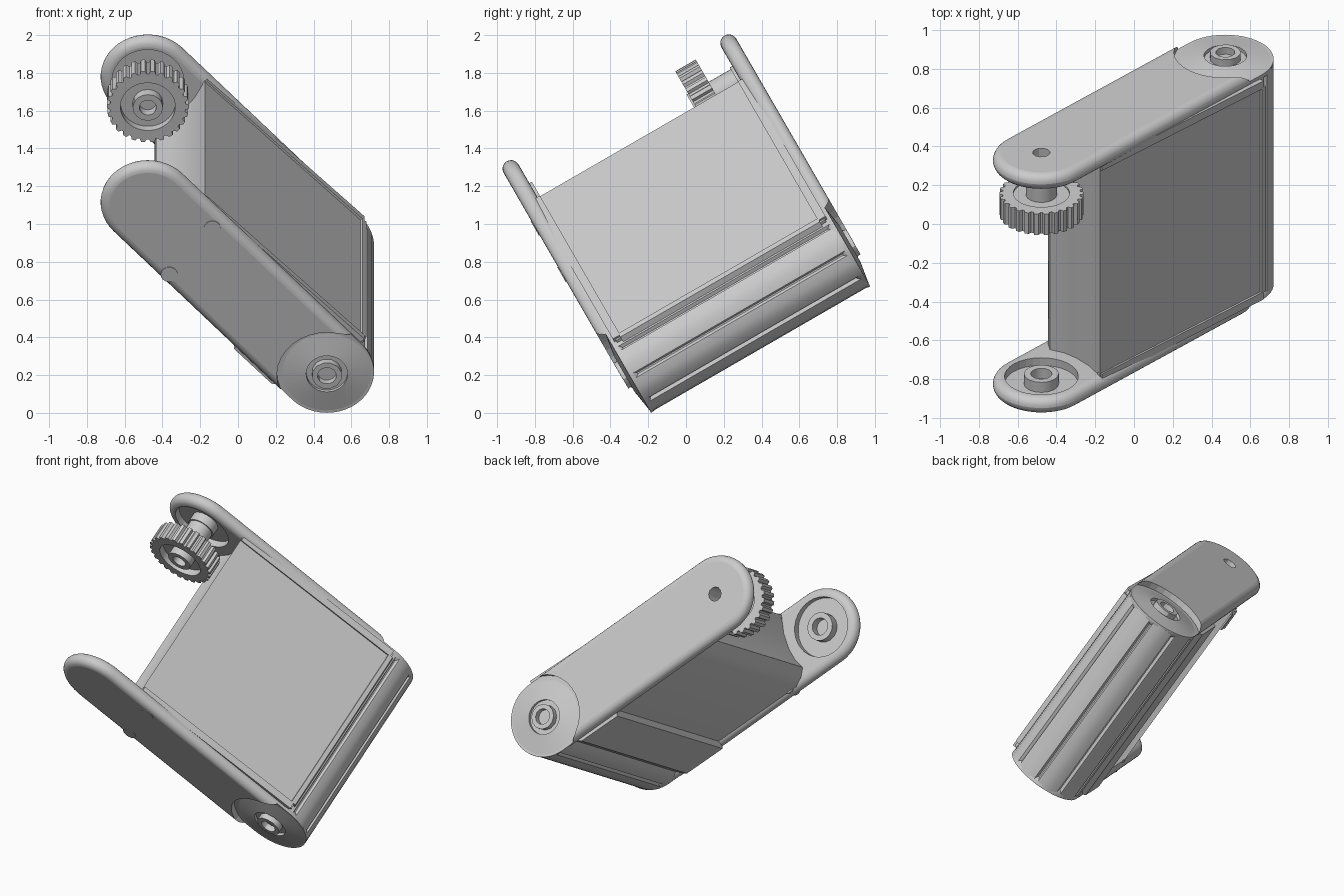
import bpy, bmesh, math
from mathutils import Matrix, Vector

cube = bpy.data.objects.get("Cube")
if cube:
    bpy.data.objects.remove(cube)

grey = bpy.data.materials.new("plain_grey")
grey.use_nodes = True
grey.diffuse_color = (0.6, 0.6, 0.6, 1)
grey.node_tree.nodes["Principled BSDF"].inputs["Base Color"].default_value = (0.6, 0.6, 0.6, 1)

# Local frame: x along the arms, y across the width, z out of the flat panel
a = math.radians(47)
c, s = math.cos(a), math.sin(a)
long_axis = Vector((c, 0.5 * s, -0.866 * s))
wide_axis = Vector((0, 0.866, 0.5))
thick_axis = long_axis.cross(wide_axis)
FRAME = Matrix((long_axis, wide_axis, thick_axis)).transposed().to_4x4()
FRAME.translation = Vector((0, 0, 1)) + 0.01 * wide_axis

R = 0.25                 # disc radius
TOP = (-0.70, 0.0)       # centre of the upper discs
FOOT = (0.704, -0.013)   # centre of the lower discs


def circle(centre, r, n=32, start=0.0, sweep=2 * math.pi, closed=True):
    steps = n if closed else n - 1
    return [(centre[0] + r * math.cos(start + sweep * i / steps),
             centre[1] + r * math.sin(start + sweep * i / steps)) for i in range(n)]


def toothed(centre, count, pattern):
    """Closed outline repeating (fraction of pitch, radius) pairs."""
    points = []
    for i in range(count):
        for frac, r in pattern:
            ang = 2 * math.pi * (i + frac) / count
            points.append((centre[0] + r * math.cos(ang), centre[1] + r * math.sin(ang)))
    return points


def finish(name, bm, cutter=False):
    bmesh.ops.recalc_face_normals(bm, faces=bm.faces)
    mesh = bpy.data.meshes.new(name)
    bm.to_mesh(mesh)
    bm.free()
    mesh.materials.append(grey)
    ob = bpy.data.objects.new(name, mesh)
    ob.matrix_world = FRAME
    bpy.context.collection.objects.link(ob)
    if cutter:
        ob.hide_render = True
        ob.hide_viewport = True
        ob.display_type = 'WIRE'
    else:
        bpy.ops.object.select_all(action='DESELECT')
        ob.select_set(True)
        bpy.context.view_layer.objects.active = ob
        bpy.ops.object.shade_smooth_by_angle(angle=math.radians(30))
    return ob


def prism(name, outline, w0, w1, cutter=False):
    """Extrude a side outline across the width."""
    bm = bmesh.new()
    low = [bm.verts.new((x, w0, z)) for x, z in outline]
    face = bm.faces.new(low)
    new = bmesh.ops.extrude_face_region(bm, geom=[face])["geom"]
    bmesh.ops.translate(bm, vec=(0, w1 - w0, 0),
                        verts=[v for v in new if isinstance(v, bmesh.types.BMVert)])
    return finish(name, bm, cutter)


def tube(name, outer, inner, w0, w1, w_inner=None):
    """Ring between two matching outlines; w_inner makes its end face conical."""
    bm = bmesh.new()
    w_inner = w1 if w_inner is None else w_inner
    loops = [[bm.verts.new((x, w, z)) for x, z in line]
             for line, w in ((outer, w0), (outer, w1), (inner, w_inner), (inner, w0))]
    n = len(outer)
    for k in range(4):
        p, q = loops[k], loops[(k + 1) % 4]
        for i in range(n):
            j = (i + 1) % n
            bm.faces.new((p[i], p[j], q[j], q[i]))
    return finish(name, bm)


def cut(ob, cutter):
    mod = ob.modifiers.new("cut", 'BOOLEAN')
    mod.operation = 'DIFFERENCE'
    mod.solver = 'EXACT'
    mod.object = cutter


# Slab body: gently sloping panel, hollowed end wall and flat underside
body = [(-0.495, 0.222), (0.71, 0.25), (0.72, 0.2), (0.69, -0.24),
        (-0.37, -0.235), (-0.43, -0.205), (-0.47, -0.155),
        (-0.445, -0.08), (-0.44, 0.0), (-0.455, 0.11)]
prism("body", body, -0.64, 0.64)

# Raised ledge under the body
prism("bottom_ledge", [(0.25, -0.2), (0.27, -0.28), (0.56, -0.28), (0.66, -0.2)], -0.66, 0.66)

# Ribbed roll along the lower end
rib = [(f, R - d) for f, d in ((0, 0.022), (0.06, 0.004), (0.33, 0), (0.62, 0), (0.89, 0.004), (0.95, 0.022))]
prism("ribbed_roll", toothed(FOOT, 9, rib), -0.66, 0.66)

# Lip where the panel meets the roll
prism("panel_lip", [(0.685, 0.2), (0.685, 0.262), (0.715, 0.262), (0.74, 0.2)], -0.61, 0.61)

stadium = (circle(TOP, R, 24, math.pi / 2, math.pi, False)
           + circle(FOOT, R, 24, -math.pi / 2, math.pi, False))

for side, label in ((-1, "front"), (1, "back")):
    # Side arm with a generously rounded outer edge
    arm = prism(label + "_arm", stadium, side * 0.62, side * 0.711)
    bevel = arm.modifiers.new("round_edge", 'BEVEL')
    bevel.width = 0.055
    bevel.segments = 5
    bevel.limit_method = 'ANGLE'
    bevel.angle_limit = math.radians(40)
    cut(arm, prism(label + "_foot_cutter", circle(FOOT, 0.265), side * 0.67, side * 0.8, True))
    cut(arm, prism(label + "_dish_cutter", circle(TOP, 0.19), side * 0.5, side * 0.665, True))

    # Narrow frame strip where the arm meets the panel
    prism(label + "_panel_strip", [(-0.49, 0.2), (-0.49, 0.232), (0.7, 0.262), (0.7, 0.2)],
          side * 0.605, side * 0.65)

    # Foot bearing: shallow cone, open ring and small hub
    tube(label + "_foot_cone", circle(FOOT, 0.235), circle(FOOT, 0.11),
         side * 0.65, side * 0.67, side * 0.69)
    tube(label + "_foot_hub", circle(FOOT, 0.08, 12), circle(FOOT, 0.05, 12), side * 0.65, side * 0.71)

    # Upper bearing inside the dish
    tube(label + "_bearing", circle(TOP, 0.09, 16), circle(TOP, 0.055, 16), side * 0.605, side * 0.675)

    if side > 0:
        cut(arm, prism("axle_hole_cutter", circle(TOP, 0.045, 12), 0.6, 0.8, True))
    else:
        # Small round studs on the front arm
        for centre in ((-0.37, 0.16), (-0.32, -0.2)):
            prism("arm_stud", circle(centre, 0.045, 16), -0.62, -0.715)

# Spool gear on its axle
tooth = [(0, 0.2), (0.2, 0.217), (0.6, 0.217), (0.75, 0.2)]
gear = toothed(TOP, 26, tooth)
tube("spool_gear", gear, circle(TOP, 0.145, len(gear)), 0.345, 0.47)
prism("gear_web", circle(TOP, 0.15), 0.39, 0.46)
tube("gear_hub", circle(TOP, 0.08, 16), circle(TOP, 0.045, 16), 0.335, 0.41)
tube("gear_axle", circle(TOP, 0.08, 20), circle(TOP, 0.045, 20), 0.45, 0.67)
